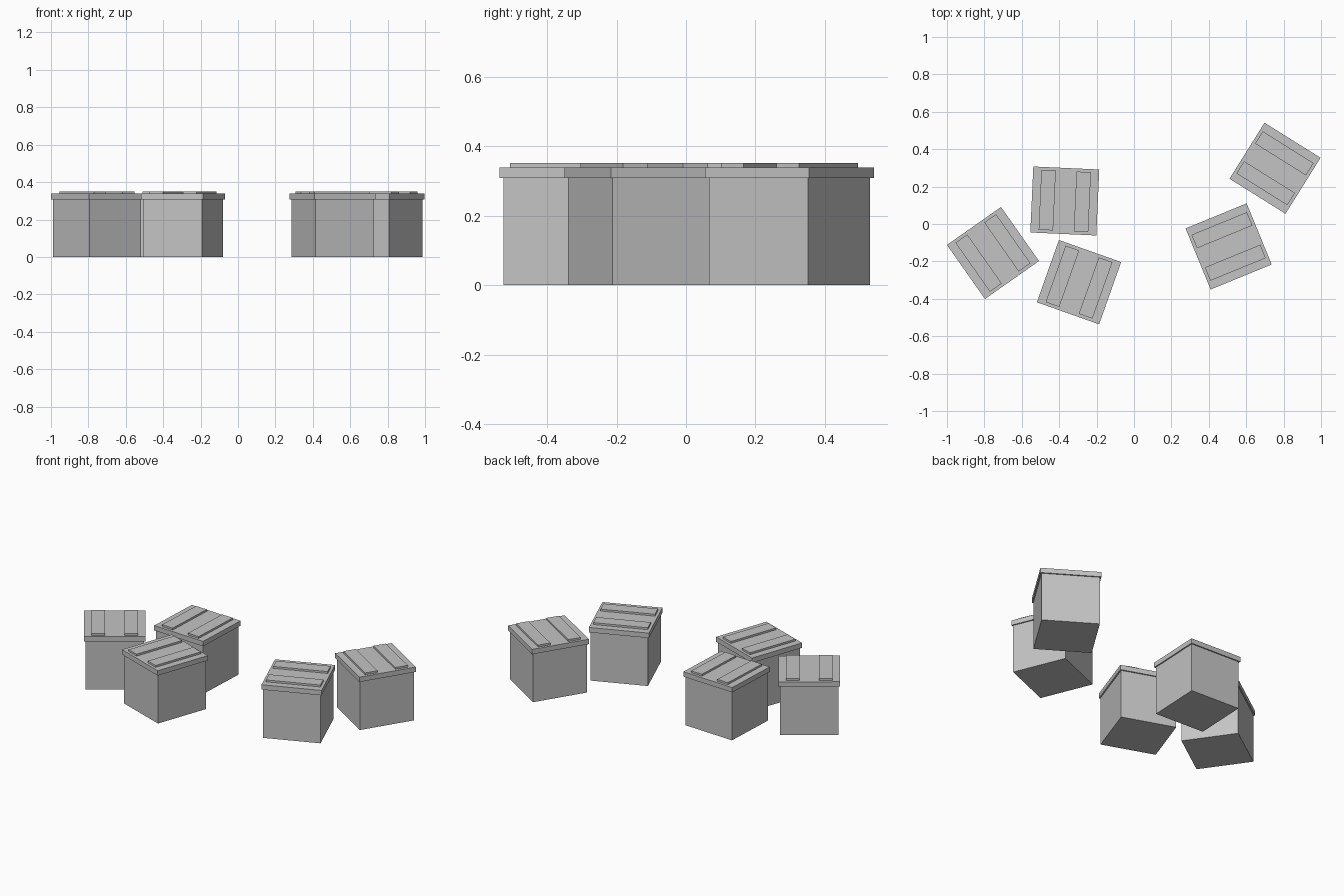
import bpy
import math
from mathutils import Matrix, Vector

if "Cube" in bpy.data.objects:
    bpy.data.objects.remove(bpy.data.objects["Cube"])

grey = bpy.data.materials.new("plain grey")
grey.diffuse_color = (0.55, 0.55, 0.55, 1)
grey.use_nodes = True
grey.node_tree.nodes["Principled BSDF"].inputs["Base Color"].default_value = grey.diffuse_color

LID, BODY = 0.353, 0.337
Z_BODY, Z_LID, Z_TOP = 0.308, 0.339, 0.351


def box(name, size, z0, z1, place, offset_x=0.0):
    """Box from z0 to z1, shifted in the crate's own x, then placed."""
    bpy.ops.mesh.primitive_cube_add(size=1)
    ob = bpy.context.object
    ob.name = name
    centre = Vector((offset_x, 0, (z0 + z1) / 2))
    ob.data.transform(Matrix.Translation(centre) @ Matrix.Diagonal((size[0], size[1], z1 - z0, 1)))
    ob.matrix_world = place
    ob.data.materials.append(grey)
    return ob


# x, y, rotation in degrees of each crate (slats run along its own y)
crates = [
    (-0.754, -0.155, 35.1),
    (-0.370, 0.123, -2.6),
    (-0.294, -0.311, -19.5),
    (0.506, -0.120, 112.3),
    (0.754, 0.298, 58.0),
]

for i, (x, y, angle) in enumerate(crates, 1):
    place = Matrix.Translation((x, y, 0)) @ Matrix.Rotation(math.radians(angle), 4, "Z")
    box(f"crate_{i}_body", (BODY, BODY), 0, Z_BODY, place)
    box(f"crate_{i}_lid", (LID, LID), Z_BODY, Z_LID, place)
    # two raised slats on the lid
    for side, label in ((-1, "left"), (1, "right")):
        box(f"crate_{i}_slat_{label}", (0.077, 0.32), Z_LID, Z_TOP, place, side * 0.094)
